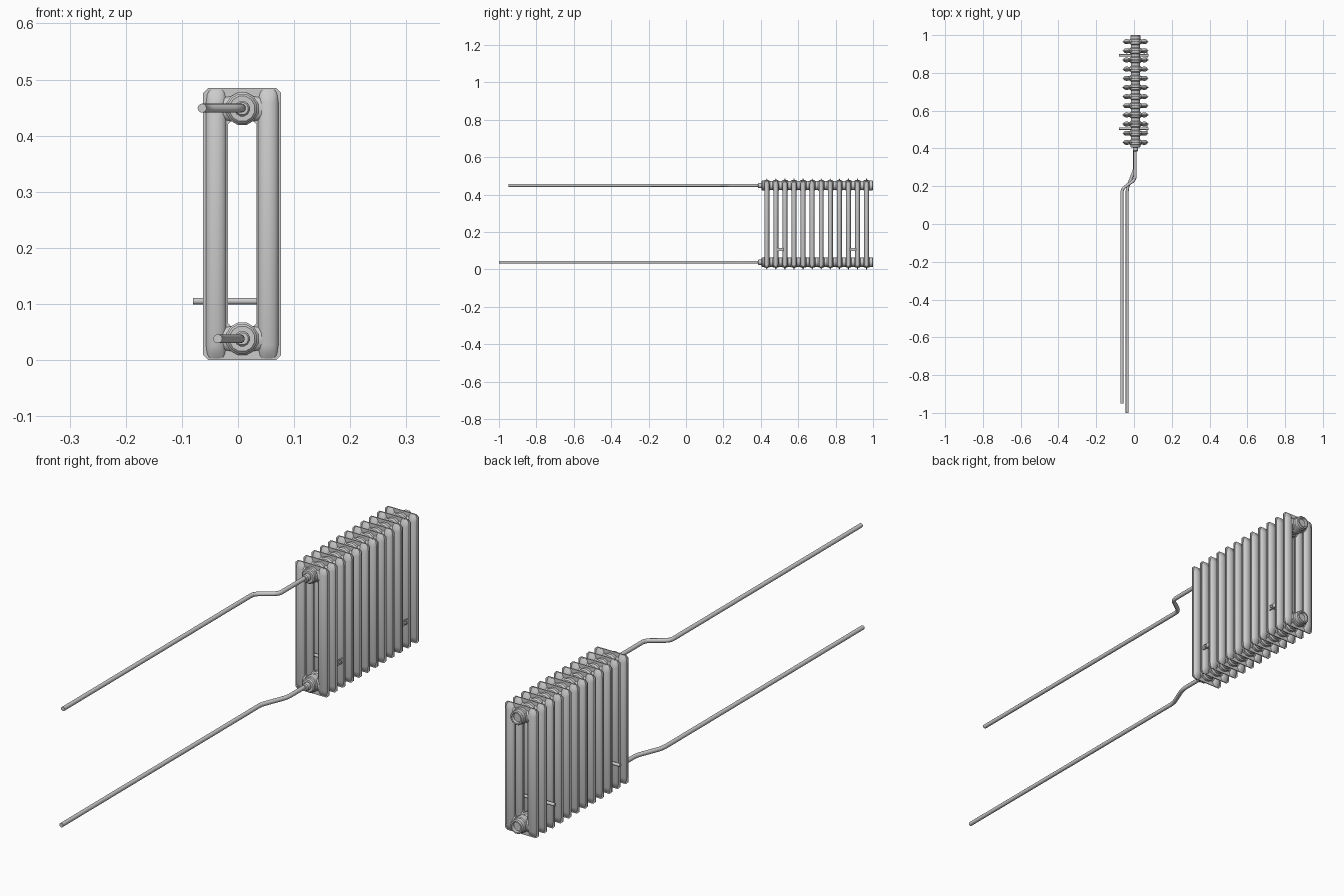
import bpy, bmesh
from math import sin, cos, pi, radians
from mathutils import Vector

if "Cube" in bpy.data.objects:
    bpy.data.objects.remove(bpy.data.objects["Cube"])

CX = 0.0075            # middle of the radiator
Z_LOW, Z_HIGH = 0.038, 0.448
Y0, STEP, COUNT = 0.432, 0.0485, 12


def finish(name, bm, smooth=True):
    bmesh.ops.recalc_face_normals(bm, faces=bm.faces)
    me = bpy.data.meshes.new(name)
    bm.to_mesh(me)
    bm.free()
    ob = bpy.data.objects.new(name, me)
    bpy.context.collection.objects.link(ob)
    if smooth:
        bpy.ops.object.select_all(action='DESELECT')
        ob.select_set(True)
        bpy.context.view_layer.objects.active = ob
        bpy.ops.object.shade_smooth_by_angle(angle=radians(35))
    return ob


def loft(bm, rings, caps=True):
    loops = [[bm.verts.new(p) for p in r] for r in rings]
    n = len(loops[0])
    for a, b in zip(loops, loops[1:]):
        for i in range(n):
            bm.faces.new((a[i], a[(i + 1) % n], b[(i + 1) % n], b[i]))
    if caps:
        bm.faces.new(loops[0])
        bm.faces.new(loops[-1])


def lathe_y(bm, profile, z, sides=12):
    """Turn (y, radius) pairs around the hub axis."""
    loft(bm, [[(CX + r * cos(2 * pi * (i + .5) / sides), y,
                z + r * sin(2 * pi * (i + .5) / sides))
               for i in range(sides)] for y, r in profile])


def chamfered(x0, x1, z0, z1, c, y):
    return [(x0 + c, y, z0), (x1 - c, y, z0), (x1, y, z0 + c), (x1, y, z1 - c),
            (x1 - c, y, z1), (x0 + c, y, z1), (x0, y, z1 - c), (x0, y, z0 + c)]


def array(ob):
    mod = ob.modifiers.new("repeat", 'ARRAY')
    mod.count = COUNT
    mod.use_relative_offset = False
    mod.use_constant_offset = True
    mod.constant_offset_displace = (0, STEP, 0)
    ob.location.y = Y0


# thin flange frame around each section
bm = bmesh.new()
t = 0.0018
outer = (CX - .0695, CX + .0695, 0.0, 0.485, 0.009)
inner = (CX - .0255, CX + .0255, 0.058, 0.428, 0.008)
frame = [chamfered(*outer, -t), chamfered(*outer, t),
         chamfered(*inner, t), chamfered(*inner, -t)]
loft(bm, frame + frame[:1], caps=False)
bmesh.ops.remove_doubles(bm, verts=bm.verts, dist=1e-6)
array(finish("section_flange", bm))

# twin hollow columns, flattened at both ends
bm = bmesh.new()
for s in (-1, 1):
    cx = CX + s * 0.0465
    rings = []
    for z, sx, sy in ((.003, .75, .15), (.012, .9, .6), (.026, 1, 1),
                      (.459, 1, 1), (.473, .9, .6), (.482, .75, .15)):
        rings.append([(cx + .0185 * sx * cos(2 * pi * i / 14),
                       .0135 * sy * sin(2 * pi * i / 14), z) for i in range(14)])
    loft(bm, rings)
array(finish("section_columns", bm))

# bulging webs joining the columns to the hubs
bm = bmesh.new()
for zc in (Z_LOW, Z_HIGH):
    loft(bm, [[(CX + x, .0125 * k * cos(2 * pi * i / 12),
                zc + .023 * k * sin(2 * pi * i / 12)) for i in range(12)]
              for x, k in ((-.045, .8), (-.02, 1), (.02, 1), (.045, .8))])
array(finish("section_webs", bm))

# round hubs, one per section, top and bottom
bm = bmesh.new()
for zc in (Z_LOW, Z_HIGH):
    lathe_y(bm, [(-.0243, .025), (-.017, .025), (-.012, .030),
                 (.012, .030), (.017, .025), (.0243, .025)], zc)
array(finish("section_hubs", bm))

# end plugs, recessed at the back, with pipe nuts at the front
END = Y0 + STEP * (COUNT - 1)
for label, zc in (("lower", Z_LOW), ("upper", Z_HIGH)):
    bm = bmesh.new()
    lathe_y(bm, [(END + .01, .027), (.996, .027), (1.0, .024),
                 (1.0, .019), (.990, .017)], zc)
    finish(label + "_back_plug", bm)
    bm = bmesh.new()
    lathe_y(bm, [(Y0 - .01, .027), (.408, .027), (.404, .023), (.404, .014),
                 (.388, .014), (.384, .011)], zc)
    finish(label + "_pipe_nut", bm)


# supply and return pipes with rounded offsets
def pipe(name, z, pts, bend=0.02):
    pts = [Vector((x, y, z)) for x, y in pts]
    path = [pts[0]]
    for a, b, c in zip(pts, pts[1:], pts[2:]):
        p = b + (a - b).normalized() * bend
        q = b + (c - b).normalized() * bend
        for k in range(5):
            f = k / 4
            path.append(p * (1 - f) ** 2 + b * 2 * f * (1 - f) + q * f * f)
    path.append(pts[-1])
    cu = bpy.data.curves.new(name, 'CURVE')
    cu.dimensions = '3D'
    cu.bevel_depth = 0.008
    cu.bevel_resolution = 4
    cu.use_fill_caps = True
    sp = cu.splines.new('POLY')
    sp.points.add(len(path) - 1)
    for sp_pt, v in zip(sp.points, path):
        sp_pt.co = (*v, 1)
    bpy.context.collection.objects.link(bpy.data.objects.new(name, cu))


pipe("upper_pipe", Z_HIGH + .001, [(.006, .40), (.006, .235), (-.064, .185), (-.064, -.95)])
pipe("lower_pipe", Z_LOW, [(.004, .40), (.004, .29), (-.036, .19), (-.036, -1.0)])

# wall bracket rods with small retaining plates
for n, y in enumerate((Y0 + 1.5 * STEP, END - 1.5 * STEP), 1):
    bpy.ops.mesh.primitive_cylinder_add(vertices=12, radius=.006, depth=.156,
                                        location=(-.002, y, .105), rotation=(0, pi / 2, 0))
    rod = bpy.context.object
    rod.name = f"bracket_rod_{n}"
    bpy.ops.object.shade_smooth_by_angle(angle=radians(35))
    bpy.ops.mesh.primitive_cube_add(size=1, location=(.069, y, .106))
    plate = bpy.context.object
    plate.name = f"bracket_plate_{n}"
    plate.scale = (.005, .034, .018)
